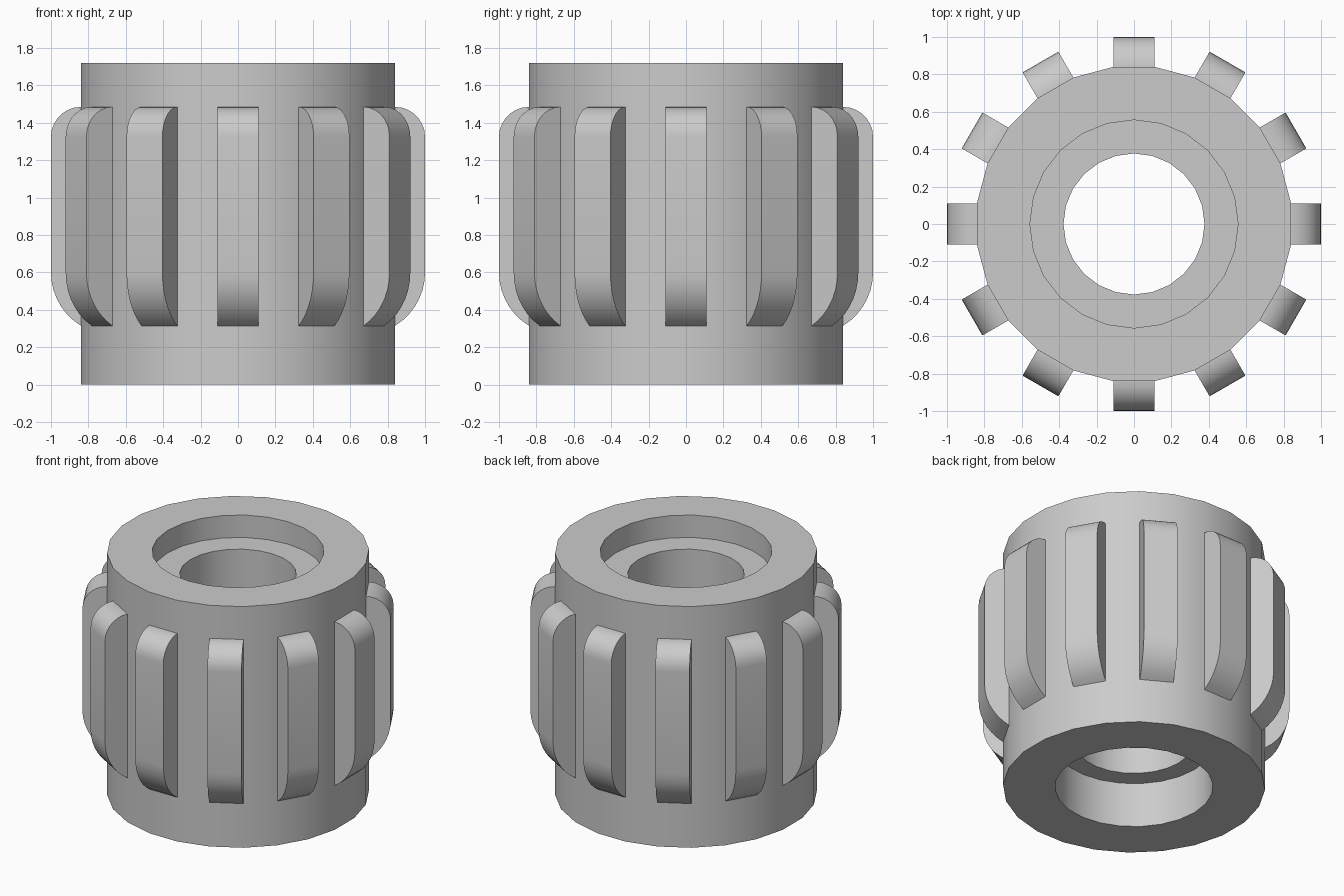
import bpy, bmesh
from math import radians, sin, cos, pi
from mathutils import Matrix, Vector

cube = bpy.data.objects.get("Cube")
if cube:
    bpy.data.objects.remove(cube)

SIDES, RIBS = 24, 12
HEIGHT, FLAT = 1.72, 0.84
HALF = pi / SIDES
OUTER = FLAT / cos(HALF)

grey = bpy.data.materials.new("plain grey")
grey.use_nodes = True
grey.diffuse_color = (0.6, 0.6, 0.6, 1)
grey.node_tree.nodes["Principled BSDF"].inputs["Base Color"].default_value = grey.diffuse_color


def finish(bm, name):
    bmesh.ops.recalc_face_normals(bm, faces=bm.faces)
    mesh = bpy.data.meshes.new(name)
    bm.to_mesh(mesh)
    bm.free()
    mesh.materials.append(grey)
    ob = bpy.data.objects.new(name, mesh)
    bpy.context.collection.objects.link(ob)
    bpy.ops.object.select_all(action="DESELECT")
    bpy.context.view_layer.objects.active = ob
    ob.select_set(True)
    bpy.ops.object.shade_smooth_by_angle(angle=radians(30))
    return ob


# Stepped sleeve: closed profile of (radius, height, angle offset)
profile = [(OUTER, 0, HALF), (OUTER, HEIGHT, HALF),
           (0.556, HEIGHT, 0), (0.556, HEIGHT - 0.16, 0),
           (0.377, HEIGHT - 0.16, 0), (0.377, 0.32, 0),
           (0.511, 0.32, 0), (0.511, 0, 0)]
bm = bmesh.new()
rings = [[bm.verts.new((r * cos(2 * HALF * i + a), r * sin(2 * HALF * i + a), z))
          for i in range(SIDES)] for r, z, a in profile]
for k, low in enumerate(rings):
    high = rings[(k + 1) % len(rings)]
    for i in range(SIDES):
        j = (i + 1) % SIDES
        bm.faces.new((low[i], low[j], high[j], high[i]))
finish(bm, "sleeve_body")


def arc(cx, cz, r, start, end, steps=7):
    angles = [radians(start + (end - start) * i / steps) for i in range(steps + 1)]
    return [(cx + r * cos(a), cz + r * sin(a)) for a in angles]


# Grip ribs: side outline with a long lower curve and a tight upper one
outline = arc(0.666, 0.6, 0.334, -58.6, 0) + arc(FLAT, 1.325, 0.16, 0, 90)
outline = [(FLAT - 0.04, outline[0][1])] + outline + [(FLAT - 0.04, outline[-1][1])]
half_width = OUTER * sin(HALF)
for n in range(RIBS):
    bm = bmesh.new()
    side = bm.faces.new([bm.verts.new((x, -half_width, z)) for x, z in outline])
    grown = bmesh.ops.extrude_face_region(bm, geom=[side], use_keep_orig=True)["geom"]
    moved = [v for v in grown if isinstance(v, bmesh.types.BMVert)]
    bmesh.ops.translate(bm, verts=moved, vec=Vector((0, 2 * half_width, 0)))
    bmesh.ops.rotate(bm, verts=bm.verts, cent=(0, 0, 0),
                     matrix=Matrix.Rotation(2 * pi * n / RIBS, 3, "Z"))
    finish(bm, f"grip_rib_{n + 1}")
